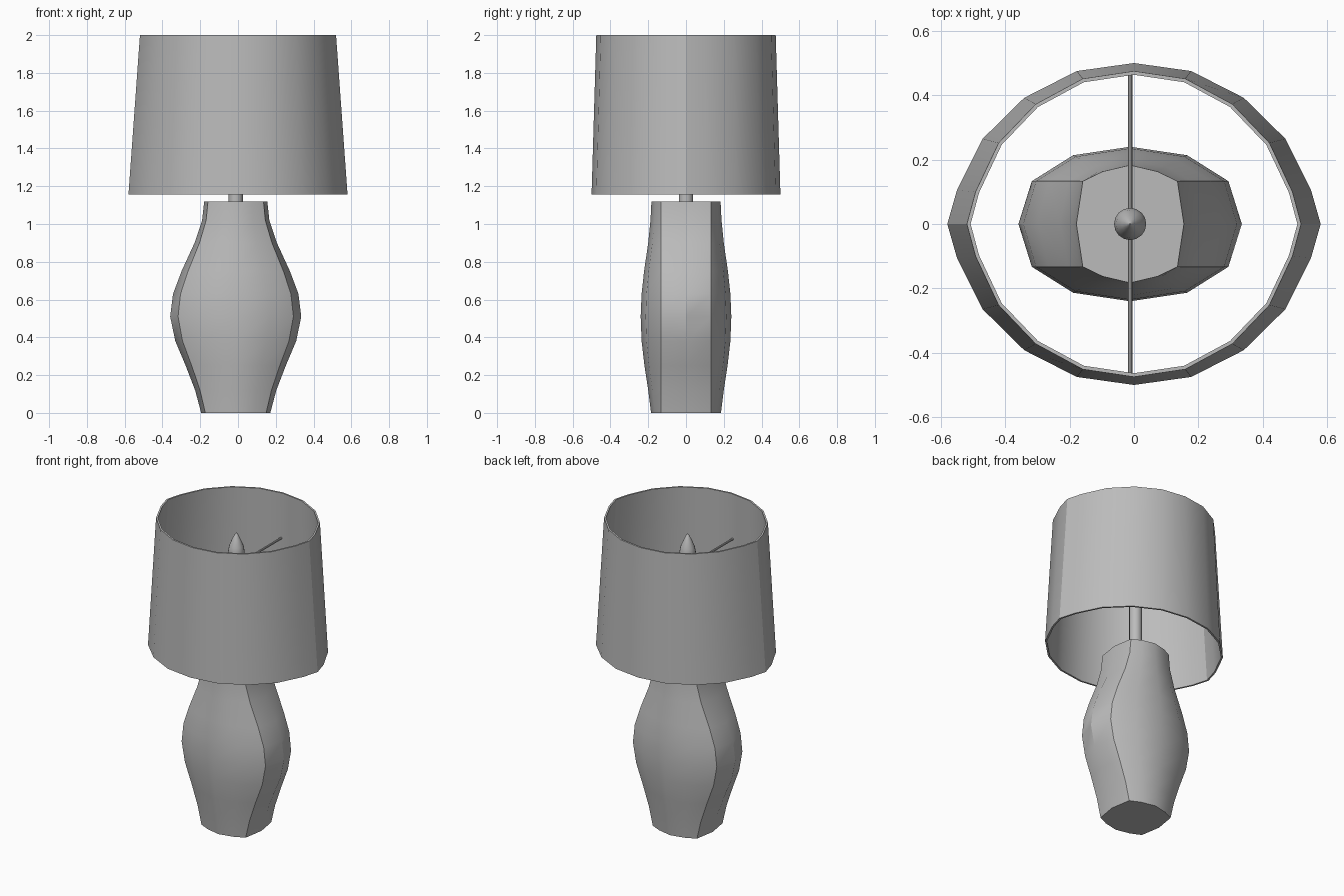
import bpy, bmesh, math

cube = bpy.data.objects.get("Cube")
if cube:
    bpy.data.objects.remove(cube)

grey = bpy.data.materials.new("plain grey")
grey.use_nodes = True
COLOUR = (0.5, 0.5, 0.5, 1)
grey.diffuse_color = COLOUR
grey.node_tree.nodes["Principled BSDF"].inputs["Base Color"].default_value = COLOUR

AXIS = -0.012  # the body and stem sit slightly off the shade's centre


def mirror_ring(quarter):
    """Full outline from the points running from +x round to +y."""
    half = quarter + [(-x, y) for x, y in quarter[-2::-1]]
    return half + [(x, -y) for x, y in half[-2:0:-1]]


def loft(name, rings, closed=False, x=0.0):
    """Skin a stack of (outline, height); closed joins last ring to first."""
    bm = bmesh.new()
    loops = [[bm.verts.new((px + x, py, z)) for px, py in ring] for ring, z in rings]
    pairs = list(zip(loops, loops[1:]))
    if closed:
        pairs.append((loops[-1], loops[0]))
    else:
        bm.faces.new(loops[0])
        bm.faces.new(loops[-1])
    n = len(loops[0])
    for a, b in pairs:
        for i in range(n):
            j = (i + 1) % n
            bm.faces.new((a[i], a[j], b[j], b[i]))
    bmesh.ops.recalc_face_normals(bm, faces=bm.faces)
    mesh = bpy.data.meshes.new(name)
    bm.to_mesh(mesh)
    bm.free()
    obj = bpy.data.objects.new(name, mesh)
    bpy.context.collection.objects.link(obj)
    finish(obj)
    return obj


def finish(obj):
    obj.data.materials.clear()
    obj.data.materials.append(grey)
    bpy.ops.object.select_all(action='DESELECT')
    obj.select_set(True)
    bpy.context.view_layer.objects.active = obj
    bpy.ops.object.shade_smooth_by_angle(angle=math.radians(30))


def circle(r, n=16):
    return [(r * math.cos(math.tau * i / n), r * math.sin(math.tau * i / n)) for i in range(n)]


# Faceted vase body: height, half width, half depth
profile = [(0, .183, .185), (.12, .215, .2), (.25, .265, .22), (.38, .32, .235),
           (.51, .347, .24), (.63, .332, .235), (.75, .287, .222), (.9, .218, .2),
           (1.02, .178, .188), (1.12, .167, .183)]
body = []
for z, w, d in profile:
    quarter = [(w, 0), (w * .88, .133), (w * .51, d * .89), (0, d)]
    body.append((mirror_ring(quarter), z))
loft("lamp_body", body, x=AXIS)

# Thin-walled tapered oval shade
OVAL = [(.58, 0), (.55, .105), (.47, .265), (.341, .392), (.178, .475), (0, .5)]


def oval(sx, sy):
    return mirror_ring([(x * sx, y * sy) for x, y in OVAL])


loft("lamp_shade", [(oval(1, 1), 1.155), (oval(.895, .95), 2.0),
                    (oval(.875, .927), 2.0), (oval(.98, .977), 1.155)], closed=True)

# Stem rising from the body
loft("stem", [(circle(.038), 1.11), (circle(.038), 1.7)], x=AXIS)

# Pointed bulb
bulb = [(1.69, .03), (1.71, .038), (1.75, .046), (1.79, .05), (1.83, .043),
        (1.87, .026), (1.9, .012), (1.915, .002)]
loft("bulb", [(circle(r), z) for z, r in bulb], x=AXIS)

# Cross rod holding the shade
bpy.ops.mesh.primitive_cylinder_add(vertices=8, radius=.007, depth=.935,
                                    location=(AXIS, 0, 1.7), rotation=(math.pi / 2, 0, 0))
rod = bpy.context.object
rod.name = "shade_rod"
finish(rod)
